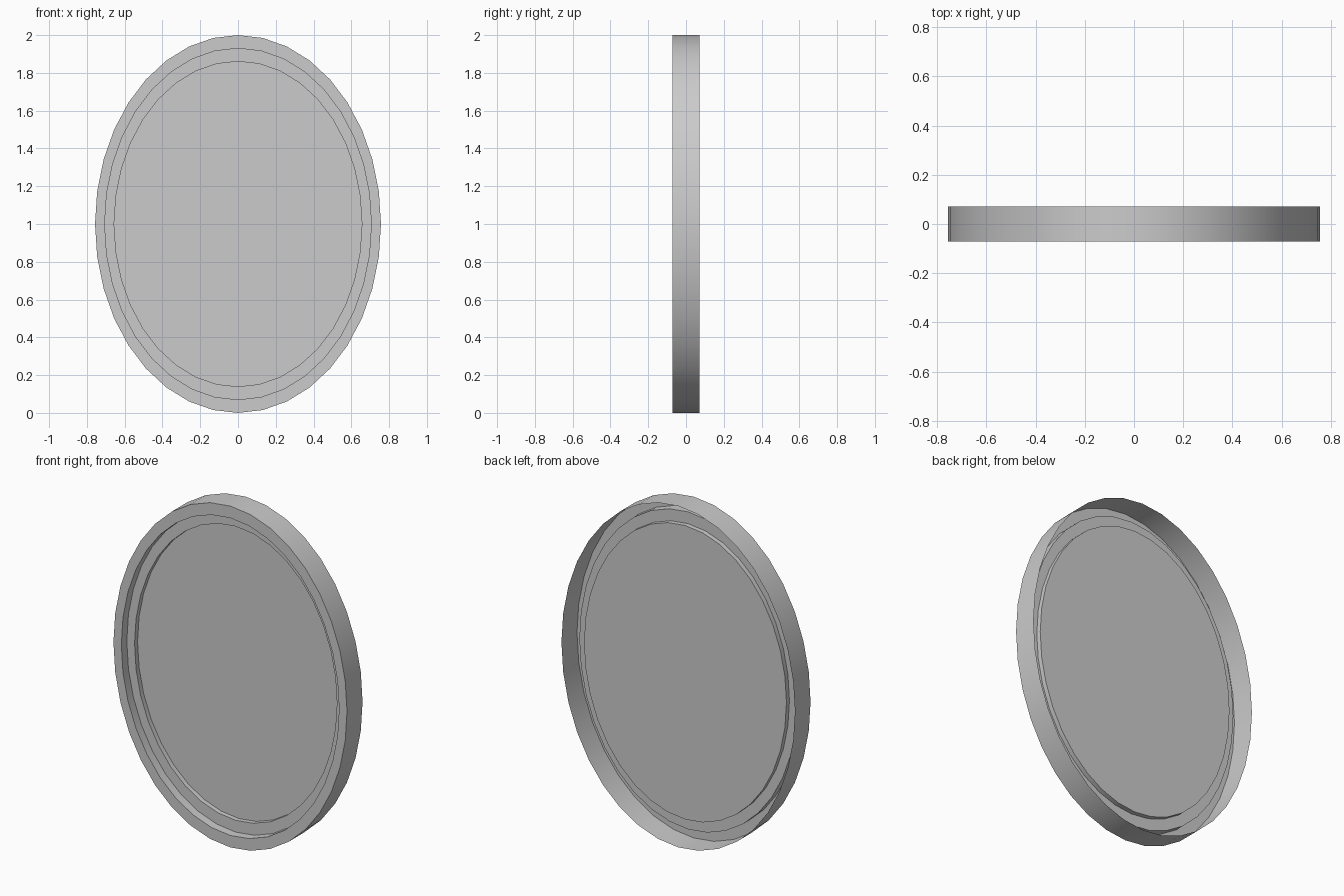
import bpy, bmesh
from math import sin, cos, pi, radians

if "Cube" in bpy.data.objects:
    bpy.data.objects.remove(bpy.data.objects["Cube"])

SIDES = 36

# stepped section: (x radius, z radius, y), from open back rim to recessed panel
SECTION = [
    (0.757, 1.0, 0.072),      # back rim
    (0.757, 1.0, -0.072),     # front outer edge
    (0.706, 0.93, -0.072),    # front lip
    (0.706, 0.93, -0.021),    # first step down
    (0.656, 0.861, -0.021),   # inner ledge
    (0.656, 0.861, 0.007),    # second step down
]

bm = bmesh.new()
rings = []
for rx, rz, y in SECTION:
    rings.append([bm.verts.new((rx * sin(2 * pi * i / SIDES), y,
                                1 + rz * cos(2 * pi * i / SIDES)))
                  for i in range(SIDES)])

# walls and ledges of the shell
for a, b in zip(rings, rings[1:]):
    for i in range(SIDES):
        j = (i + 1) % SIDES
        bm.faces.new((a[i], a[j], b[j], b[i]))

# flat oval panel; the back stays open
panel = bm.faces.new(rings[-1])
bmesh.ops.recalc_face_normals(bm, faces=bm.faces[:])
panel.normal_update()
if panel.normal.y > 0:
    bmesh.ops.reverse_faces(bm, faces=bm.faces[:])

mesh = bpy.data.meshes.new("oval_frame")
bm.to_mesh(mesh)
bm.free()
frame = bpy.data.objects.new("oval_frame", mesh)
bpy.context.collection.objects.link(frame)

# round walls smooth, steps sharp
bpy.context.view_layer.objects.active = frame
frame.select_set(True)
bpy.ops.object.shade_smooth_by_angle(angle=radians(30))
